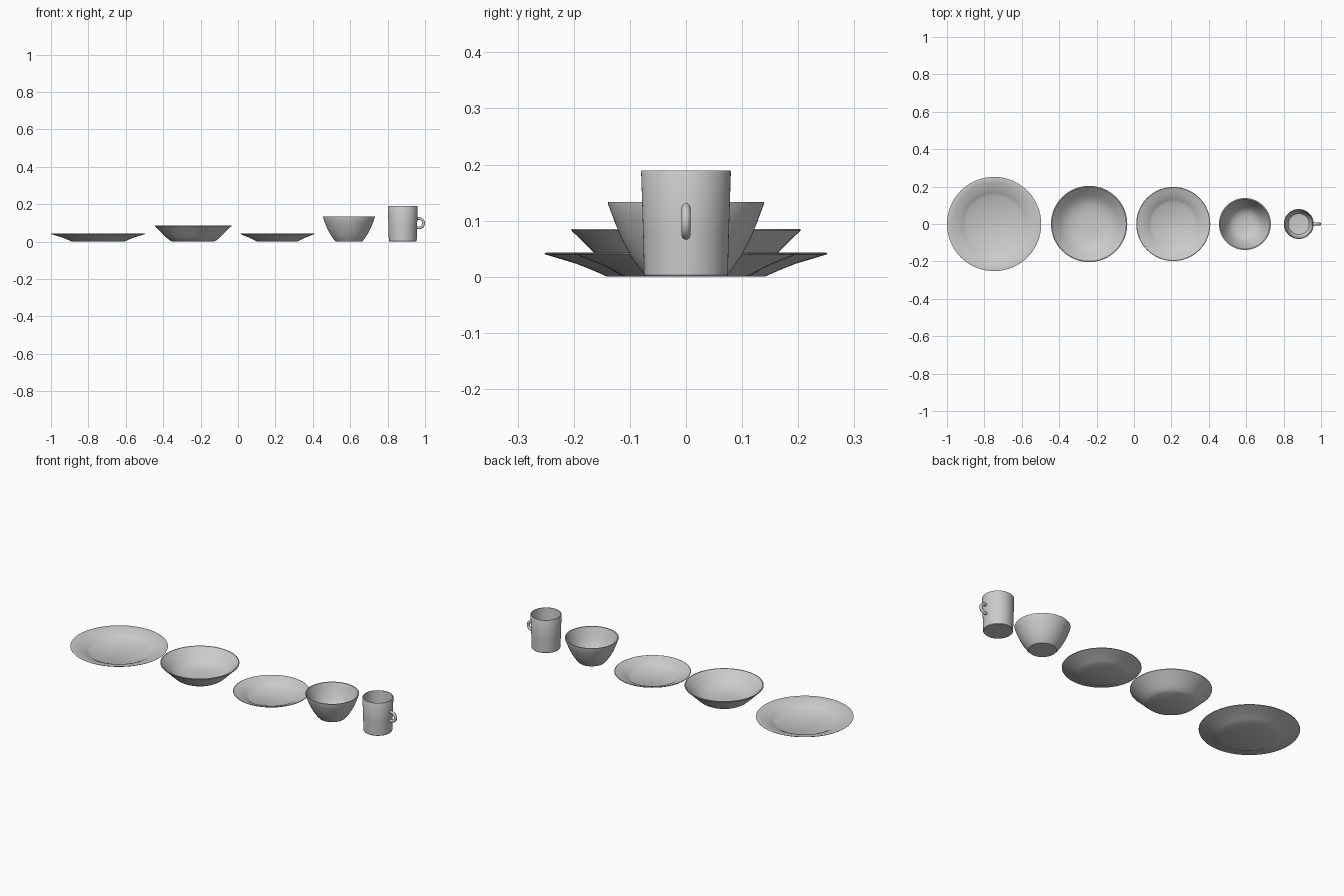
import bpy, math

if "Cube" in bpy.data.objects:
    bpy.data.objects.remove(bpy.data.objects["Cube"])

SEG = 64


def finish(ob, angle=35):
    bpy.ops.object.select_all(action='DESELECT')
    ob.select_set(True)
    bpy.context.view_layer.objects.active = ob
    bpy.ops.object.shade_smooth_by_angle(angle=math.radians(angle))


def lathe(name, x, profile):
    """Revolve (radius, z) points, listed from the underside centre round to the inside centre."""
    verts, rings, faces = [], [], []
    for r, z in profile:
        start = len(verts)
        for i in range(SEG):
            a = 2 * math.pi * i / SEG
            verts.append((r * math.cos(a), r * math.sin(a), z))
        rings.append(start)
    for a, b in zip(rings, rings[1:]):
        for i in range(SEG):
            j = (i + 1) % SEG
            faces.append((a + i, a + j, b + j, b + i))
    faces.append([rings[0] + i for i in reversed(range(SEG))])
    faces.append([rings[-1] + i for i in range(SEG)])
    mesh = bpy.data.meshes.new(name)
    mesh.from_pydata(verts, [], faces)
    ob = bpy.data.objects.new(name, mesh)
    ob.location.x = x
    bpy.context.collection.objects.link(ob)
    finish(ob)
    return ob


# Plates: flat foot, sloped well, shallower rim
lathe("dinner_plate", -0.748, [
    (0.14, 0), (0.165, 0.011), (0.195, 0.023), (0.225, 0.032), (0.251, 0.040),
    (0.252, 0.042), (0.249, 0.043), (0.222, 0.036), (0.192, 0.028), (0.168, 0.017), (0.15, 0.006)])
lathe("side_plate", 0.21, [
    (0.107, 0), (0.127, 0.010), (0.152, 0.022), (0.175, 0.031), (0.197, 0.040),
    (0.198, 0.042), (0.195, 0.043), (0.173, 0.036), (0.149, 0.027), (0.130, 0.016), (0.115, 0.006)])

# Wide shallow bowl
lathe("pasta_bowl", -0.24, [
    (0.112, 0), (0.128, 0.009), (0.145, 0.024), (0.162, 0.041), (0.183, 0.062), (0.204, 0.082),
    (0.204, 0.085), (0.199, 0.085), (0.178, 0.065), (0.156, 0.045), (0.135, 0.028),
    (0.105, 0.014), (0.065, 0.008), (0.02, 0.006)])

# Deep bowl
lathe("cereal_bowl", 0.593, [
    (0.070, 0), (0.081, 0.012), (0.097, 0.035), (0.115, 0.068), (0.128, 0.100), (0.139, 0.130),
    (0.139, 0.133), (0.133, 0.133), (0.121, 0.100), (0.108, 0.070), (0.090, 0.038),
    (0.070, 0.018), (0.045, 0.009), (0.015, 0.006)])

# Mug body, slightly flared
lathe("mug_body", 0.881, [
    (0.072, 0), (0.0745, 0.003), (0.0765, 0.080), (0.080, 0.187),
    (0.079, 0.189), (0.076, 0.189), (0.071, 0.080), (0.067, 0.025), (0.056, 0.011), (0.036, 0.007)])

# Mug handle: bevelled curve loop on the right side
curve = bpy.data.curves.new("mug_handle_path", 'CURVE')
curve.dimensions = '3D'
curve.bevel_depth = 0.008
curve.bevel_resolution = 3
curve.use_fill_caps = True
spline = curve.splines.new('POLY')
points = [(0.952, 0.123), (0.962, 0.123)]
for i in range(15):
    a = math.radians(80 - i * 160 / 14)
    points.append((0.967 + 0.025 * math.cos(a), 0.0985 + 0.025 * math.sin(a)))
points += [(0.962, 0.074), (0.952, 0.074)]
spline.points.add(len(points) - 1)
for p, (x, z) in zip(spline.points, points):
    p.co = (x, 0, z, 1)
handle = bpy.data.objects.new("mug_handle", curve)
bpy.context.collection.objects.link(handle)
bpy.context.view_layer.objects.active = handle
handle.select_set(True)
bpy.ops.object.select_all(action='DESELECT')
handle.select_set(True)
bpy.ops.object.convert(target='MESH')
finish(bpy.context.view_layer.objects.active, 50)
